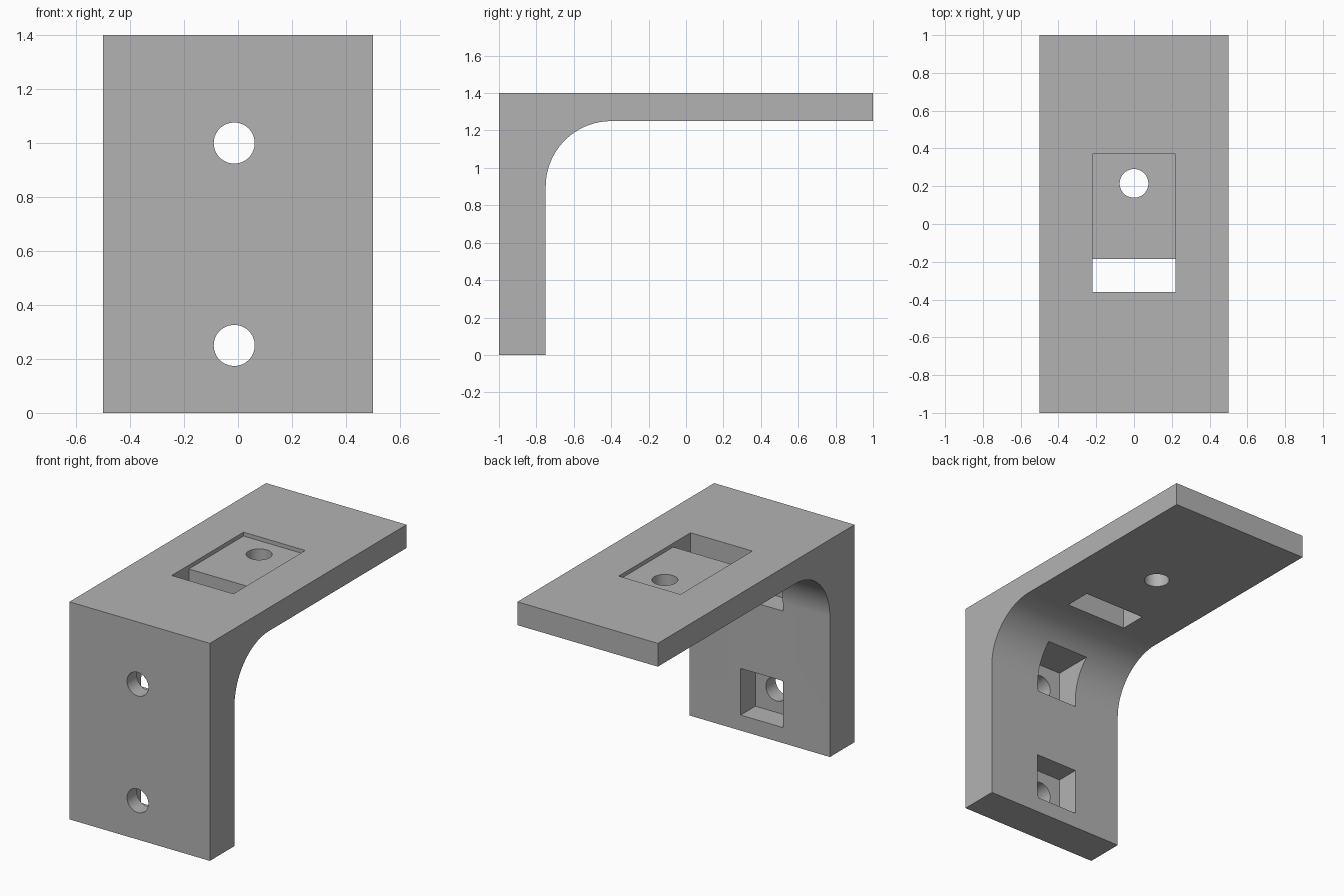
import bpy
import bmesh
from math import cos, sin, pi, radians
from mathutils import Matrix

cube = bpy.data.objects.get("Cube")
if cube:
    bpy.data.objects.remove(cube, do_unlink=True)

GREY = (0.45, 0.45, 0.45, 1.0)
metal = bpy.data.materials.new("plain_grey")
metal.use_nodes = True
metal.diffuse_color = GREY
metal.node_tree.nodes["Principled BSDF"].inputs["Base Color"].default_value = GREY


def finish(name, bm):
    """Turn a bmesh into a named grey object."""
    bmesh.ops.recalc_face_normals(bm, faces=bm.faces)
    mesh = bpy.data.meshes.new(name)
    bm.to_mesh(mesh)
    bm.free()
    mesh.materials.append(metal)
    obj = bpy.data.objects.new(name, mesh)
    bpy.context.collection.objects.link(obj)
    return obj


def extrude_profile(name, points, x0, x1):
    """Closed (y, z) profile swept along x."""
    bm = bmesh.new()
    face = bm.faces.new([bm.verts.new((x0, y, z)) for y, z in points])
    swept = bmesh.ops.extrude_face_region(bm, geom=[face])["geom"]
    verts = [v for v in swept if isinstance(v, bmesh.types.BMVert)]
    bmesh.ops.translate(bm, vec=(x1 - x0, 0, 0), verts=verts)
    return finish(name, bm)


def drill(name, centre, axis, radius=0.076, depth=0.4):
    """Round hole cutter along y or z."""
    turn = Matrix.Rotation(pi / 2, 4, "X") if axis == "Y" else Matrix()
    bm = bmesh.new()
    bmesh.ops.create_cone(bm, cap_ends=True, segments=48, radius1=radius,
                          radius2=radius, depth=depth,
                          matrix=Matrix.Translation(centre) @ turn)
    return finish(name, bm)


# Bracket body: thick wall, thin shelf, rounded inner corner
R = 0.35
arc = [(-0.4 - R * cos(t), 0.9 + R * sin(t))
       for t in (pi / 2 * i / 24 for i in range(25))]
profile = [(-1, 0), (-0.75, 0)] + arc + [(1, 1.25), (1, 1.4), (-1, 1.4)]
bracket = extrude_profile("bracket", profile, -0.5, 0.5)

# Shallow shelf recess with a through slot at its front end
recess = [(-0.36, 1.1), (-0.185, 1.1), (-0.185, 1.375),
          (0.37, 1.375), (0.37, 1.5), (-0.36, 1.5)]
cutters = [extrude_profile("shelf_recess_cutter", recess, -0.22, 0.22),
           drill("shelf_hole_cutter", (0, 0.215, 1.35), "Z")]

# Wall bolt holes with square pockets at the back
HOLE_X = -0.014
for label, z in (("lower", 0.25), ("upper", 1.0)):
    square = [(-0.9, z - 0.15), (-0.5, z - 0.15),
              (-0.5, z + 0.15), (-0.9, z + 0.15)]
    cutters.append(extrude_profile(label + "_pocket_cutter", square,
                                   HOLE_X - 0.15, HOLE_X + 0.15))
    cutters.append(drill(label + "_hole_cutter", (HOLE_X, -1, z), "Y"))

# Cut every opening, then remove the cutters
bpy.context.view_layer.objects.active = bracket
bracket.select_set(True)
for cutter in cutters:
    mod = bracket.modifiers.new(cutter.name, "BOOLEAN")
    mod.operation = "DIFFERENCE"
    mod.solver = "EXACT"
    mod.object = cutter
    bpy.ops.object.modifier_apply(modifier=mod.name)
    bpy.data.objects.remove(cutter, do_unlink=True)

# Smooth curves, crisp edges
bpy.ops.object.shade_smooth_by_angle(angle=radians(30))
weighted = bracket.modifiers.new("even_flats", "WEIGHTED_NORMAL")
weighted.keep_sharp = True
